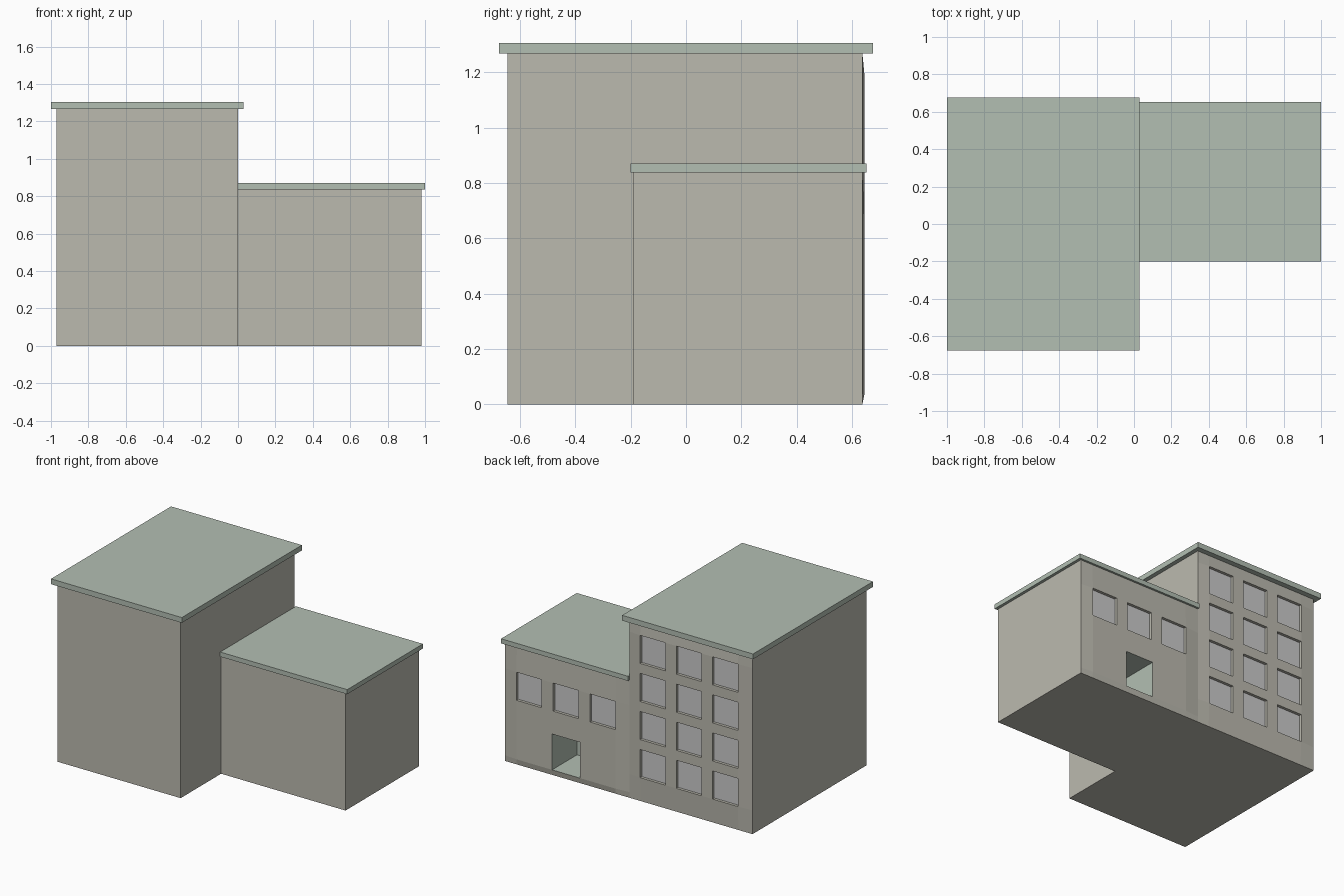
import bpy, bmesh

if "Cube" in bpy.data.objects:
    bpy.data.objects.remove(bpy.data.objects["Cube"])


def material(name, rgb):
    m = bpy.data.materials.new(name)
    m.diffuse_color = (*rgb, 1)
    m.use_nodes = True
    m.node_tree.nodes["Principled BSDF"].inputs["Base Color"].default_value = m.diffuse_color
    return m


WALL = material("wall_paint", (0.50, 0.49, 0.43))
ROOF = material("roof_green", (0.45, 0.52, 0.45))
GLASS = material("window_grey", (0.55, 0.54, 0.55))


def finish(name, bm, mats):
    bmesh.ops.remove_doubles(bm, verts=bm.verts, dist=1e-5)
    bmesh.ops.recalc_face_normals(bm, faces=bm.faces)
    me = bpy.data.meshes.new(name)
    bm.to_mesh(me)
    bm.free()
    for m in mats:
        me.materials.append(m)
    ob = bpy.data.objects.new(name, me)
    bpy.context.collection.objects.link(ob)


def roof(name, x0, x1, y0, y1, z0, z1):
    bm = bmesh.new()
    bmesh.ops.create_cube(bm, size=1)
    for v in bm.verts:
        v.co = (x0 if v.co.x < 0 else x1, y0 if v.co.y < 0 else y1, z0 if v.co.z < 0 else z1)
    finish(name, bm, [ROOF])


def building(name, x0, x1, y0, y1, z1, openings, bulge=0.008):
    """Block whose back wall is a grid with recessed openings (xa, xb, za, zb, depth, jamb, pane)."""
    bm = bmesh.new()

    def quad(pts, mat=0):
        bm.faces.new([bm.verts.new(p) for p in pts]).material_index = mat

    xs = sorted({x0, x1, *(v for o in openings for v in o[:2])})
    zs = sorted({0, z1, *(v for o in openings for v in o[2:4])})

    def back(x, z):
        # inner grid points stand slightly proud of the wall outline
        edge = x in (x0, x1) or z in (0, z1)
        return (x, y1 if edge else y1 + bulge, z)

    # back wall cells, leaving the openings free
    for xa, xb in zip(xs, xs[1:]):
        for za, zb in zip(zs, zs[1:]):
            cx, cz = (xa + xb) / 2, (za + zb) / 2
            if not any(o[0] < cx < o[1] and o[2] < cz < o[3] for o in openings):
                quad([back(xa, za), back(xb, za), back(xb, zb), back(xa, zb)])

    # recess sides and panes; subdivided to follow the grid lines
    for xa, xb, za, zb, d, jamb, pane in openings:
        ox = [x for x in xs if xa <= x <= xb]
        oz = [z for z in zs if za <= z <= zb]
        loop = ([(x, za) for x in ox] + [(xb, z) for z in oz[1:]]
                + [(x, zb) for x in ox[-2::-1]] + [(xa, z) for z in oz[-2:0:-1]])
        yi = y1 + bulge - d
        for (ax, az), (bx, bz) in zip(loop, loop[1:] + loop[:1]):
            quad([back(ax, az), back(bx, bz), (bx, yi, bz), (ax, yi, az)], jamb)
        quad([(x, yi, z) for x, z in loop], pane)

    # plain sides, floor and top share the grid points along the back edges
    for x in (x0, x1):
        quad([(x, y0, z1), (x, y0, 0)] + [(x, y1, z) for z in zs])
    for z in (0, z1):
        quad([(x1, y0, z), (x0, y0, z)] + [(x, y1, z) for x in xs])
    quad([(x0, y0, 0), (x1, y0, 0), (x1, y0, z1), (x0, y0, z1)])
    finish(name, bm, [WALL, ROOF, GLASS])


def window(cx, z):
    return (round(cx - 0.1, 3), round(cx + 0.1, 3), z, round(z + 0.2, 3), 0.02, 0, 2)


# tall block: three columns by four rows of windows
building("tall_block", -0.97, 0.0, -0.645, 0.637, 1.27,
         [window(cx, round(0.17 + 0.271 * r, 3)) for cx in (-0.19, -0.475, -0.76) for r in range(4)])
roof("tall_roof", -1.0, 0.03, -0.675, 0.675, 1.267, 1.305)

# low wing: three windows above a deep doorway
building("low_wing", 0.0, 0.98, -0.19, 0.637, 0.84,
         [window(cx, 0.46) for cx in (0.205, 0.495, 0.785)]
         + [(0.385, 0.603, 0.04, 0.295, 0.28, 1, 1)])
roof("low_roof", 0.0, 1.0, -0.2, 0.652, 0.837, 0.87)
